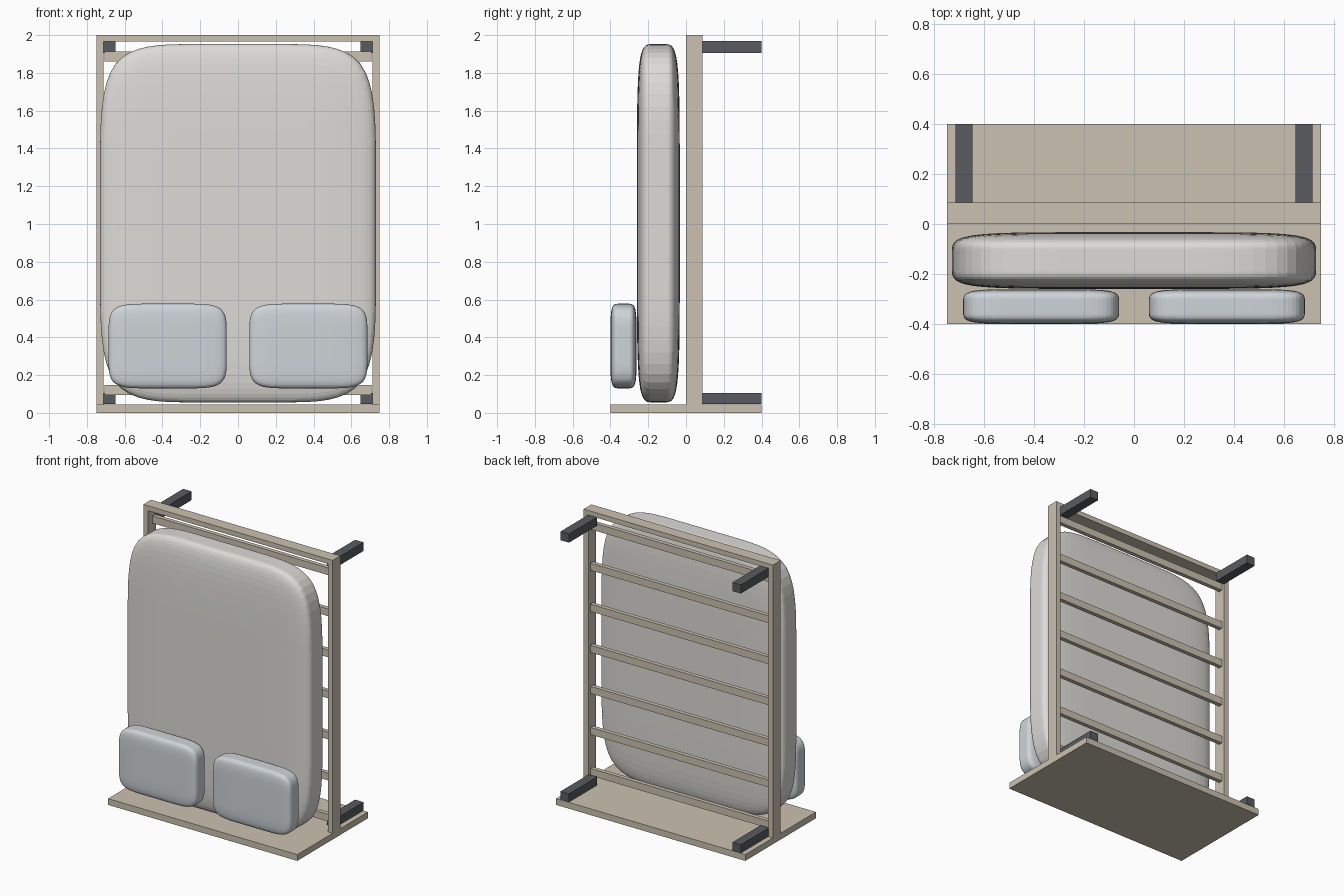
import bpy
import bmesh
from mathutils import Vector

if "Cube" in bpy.data.objects:
    bpy.data.objects.remove(bpy.data.objects["Cube"])


def material(name, rgb):
    m = bpy.data.materials.new(name)
    m.diffuse_color = (*rgb, 1)
    m.use_nodes = True
    m.node_tree.nodes["Principled BSDF"].inputs["Base Color"].default_value = m.diffuse_color
    return m


WOOD = material("pale_wood", (0.60, 0.54, 0.44))
DARK = material("dark_leg", (0.10, 0.105, 0.115))
FABRIC = material("mattress_fabric", (0.72, 0.71, 0.68))
PILLOW = material("pillow_fabric", (0.62, 0.66, 0.69))


def box(name, x, y, z, mat, cuts=0):
    """Box from (min, max) ranges, optionally with evenly spaced cuts."""
    lo, hi = (Vector(v) for v in zip(x, y, z))
    bm = bmesh.new()
    bmesh.ops.create_cube(bm, size=1)
    if cuts:
        bmesh.ops.subdivide_edges(bm, edges=bm.edges[:], cuts=cuts, use_grid_fill=True)
    for v in bm.verts:
        v.co = Vector([v.co[i] * (hi[i] - lo[i]) for i in range(3)])
    me = bpy.data.meshes.new(name)
    bm.to_mesh(me)
    bm.free()
    me.materials.append(mat)
    ob = bpy.data.objects.new(name, me)
    ob.location = (lo + hi) / 2
    bpy.context.collection.objects.link(ob)
    return ob


def cushion(name, x, y, z, mat):
    """Soft block: three cells per side, rounded by subdivision."""
    ob = box(name, x, y, z, mat, cuts=2)
    sub = ob.modifiers.new("round", 'SUBSURF')
    sub.levels = sub.render_levels = 3
    return ob


def sided(x0, x1, s):
    return tuple(sorted((x0 * s, x1 * s)))


# Headboard lying on the ground (the bed stands on its head end)
box("headboard", (-0.75, 0.75), (-0.40, 0.40), (0, 0.045), WOOD)

# Frame: foot rail across the top, two side rails
box("foot_rail", (-0.75, 0.75), (0, 0.087), (1.965, 2.0), WOOD)
for s, side in ((-1, "left"), (1, "right")):
    box(f"side_rail_{side}", sided(0.712, 0.75, s), (0, 0.087), (0.045, 1.965), WOOD)
    # Legs at both ends, pointing backwards
    for end, z in (("head", (0.047, 0.106)), ("foot", (1.906, 1.968))):
        box(f"leg_{end}_{side}", sided(0.648, 0.715, s), (0.08, 0.40), z, DARK)
    # Pillows
    cushion(f"pillow_{side}", sided(0.06, 0.685, s), (-0.40, -0.262), (0.13, 0.578), PILLOW)

# Slats
for i in range(7):
    z = 0.122 + i * (1.887 - 0.122) / 6
    box(f"slat_{i + 1}", (-0.706, 0.706), (0.042, 0.072), (z - 0.026, z + 0.026), WOOD)

# Mattress
cushion("mattress", (-0.73, 0.73), (-0.26, -0.033), (0.056, 1.952), FABRIC)
